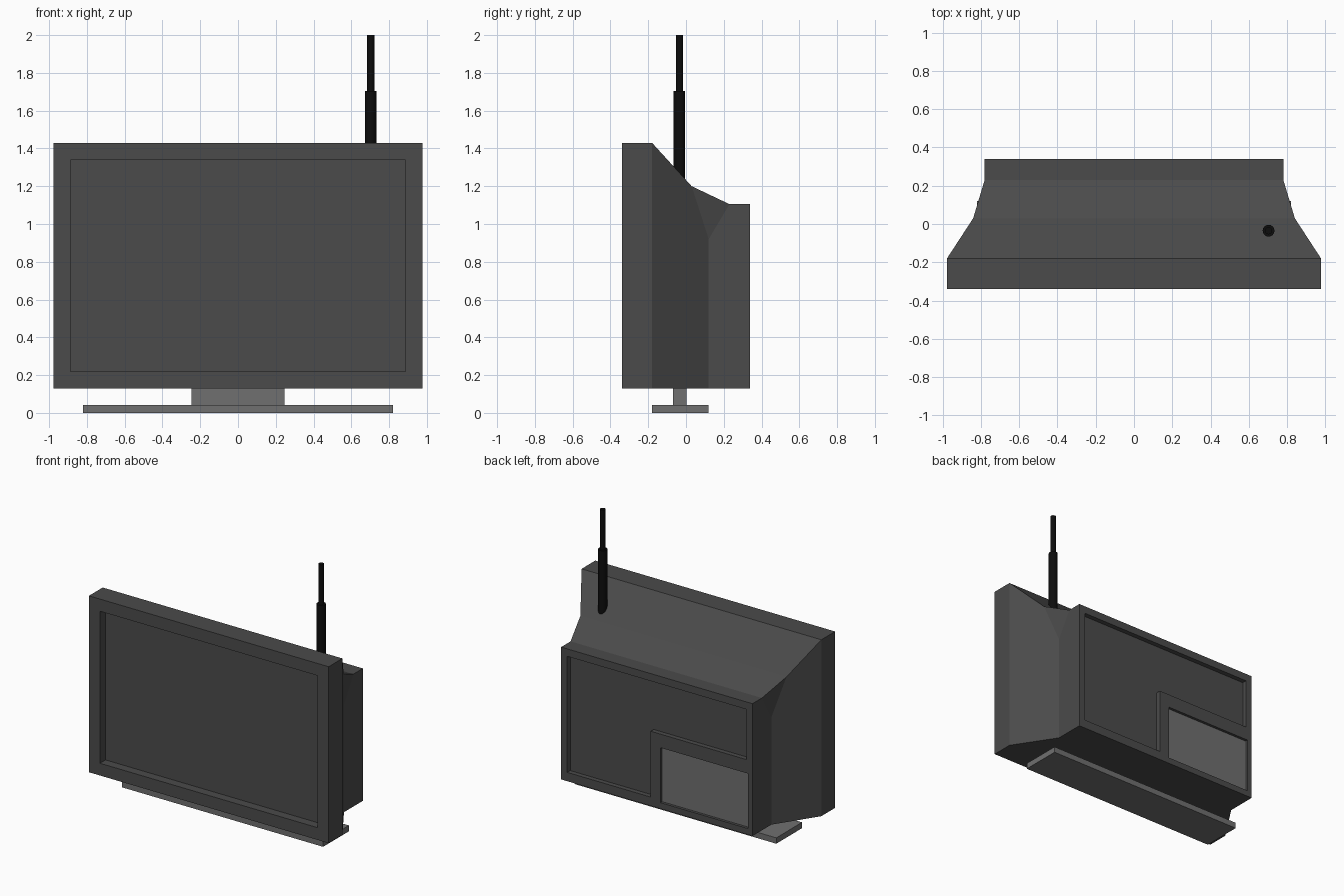
import bpy, bmesh

if "Cube" in bpy.data.objects:
    bpy.data.objects.remove(bpy.data.objects["Cube"])


def material(name, value):
    mat = bpy.data.materials.new(name)
    mat.diffuse_color = (value, value, value, 1)
    mat.use_nodes = True
    mat.node_tree.nodes["Principled BSDF"].inputs["Base Color"].default_value = mat.diffuse_color
    return mat


DARK = material("dark_plastic", 0.07)
GREY = material("grey_plastic", 0.16)
BLACK = material("black_plastic", 0.004)


def finish(name, bm, mat):
    bmesh.ops.recalc_face_normals(bm, faces=bm.faces)
    mesh = bpy.data.meshes.new(name)
    bm.to_mesh(mesh)
    bm.free()
    mesh.materials.append(mat)
    obj = bpy.data.objects.new(name, mesh)
    bpy.context.collection.objects.link(obj)
    return obj


def prism(name, outline, y0, y1, mat):
    """Extrude an x/z outline along y."""
    bm = bmesh.new()
    face = bm.faces.new([bm.verts.new((x, y0, z)) for x, z in outline])
    new = bmesh.ops.extrude_face_region(bm, geom=[face])["geom"]
    verts = [v for v in new if isinstance(v, bmesh.types.BMVert)]
    bmesh.ops.translate(bm, verts=verts, vec=(0, y1 - y0, 0))
    return finish(name, bm, mat)


def rect(x0, x1, z0, z1):
    return [(x0, z0), (x1, z0), (x1, z1), (x0, z1)]


# Cabinet: half of the corner points, mirrored across x
half = [(.977, -.34, .13), (.977, -.34, 1.43), (.977, -.18, 1.43), (.84, .03, 1.2),
        (.78, .23, 1.105), (.78, .34, 1.105), (.78, .34, .13), (.78, .12, .13),
        (.977, -.18, .13), (.78, .12, .92)]
bm = bmesh.new()
R = [bm.verts.new(p) for p in half]
L = [bm.verts.new((-x, y, z)) for x, y, z in half]
for side in (R, L):
    for loop in ((0, 1, 2, 8), (8, 2, 3, 9, 7), (3, 4, 9), (4, 5, 6, 7, 9)):
        bm.faces.new([side[i] for i in loop])
for a, b in ((0, 1), (1, 2), (2, 3), (3, 4), (4, 5), (5, 6), (6, 7), (7, 8), (8, 0)):
    bm.faces.new((R[a], R[b], L[b], L[a]))
cabinet = finish("cabinet", bm, DARK)

# Recesses: screen, L-shaped back panel, connector bay
cutters = [
    prism("screen_cutter", rect(-.887, .887, .22, 1.34), -.4, -.275, DARK),
    prism("back_panel_cutter", [(.73, .195), (.05, .195), (.05, .68), (-.73, .68),
                                (-.73, 1.05), (.73, 1.05)], .305, .4, DARK),
    prism("connector_cutter", rect(-.745, -.03, .175, .58), .3, .4, DARK),
]
bpy.context.view_layer.objects.active = cabinet
for cutter in cutters:
    mod = cabinet.modifiers.new("recess", 'BOOLEAN')
    mod.operation = 'DIFFERENCE'
    mod.solver = 'EXACT'
    mod.object = cutter
    bpy.ops.object.modifier_apply(modifier=mod.name)
    bpy.data.objects.remove(cutter)

# Light panel in the connector bay
prism("connector_panel", rect(-.745, -.03, .175, .58), .295, .32, GREY)

# Stand
prism("stand_base", rect(-.82, .82, 0, .043), -.18, .12, GREY)
prism("stand_neck", rect(-.245, .245, .043, .135), -.07, .003, GREY)

# Telescopic antenna
for name, radius, z0, z1 in (("antenna_lower", .031, 1.2, 1.705), ("antenna_upper", .019, 1.7, 2.0)):
    bpy.ops.mesh.primitive_cylinder_add(vertices=16, radius=radius, depth=z1 - z0,
                                        location=(.703, -.035, (z0 + z1) / 2))
    rod = bpy.context.object
    rod.name = name
    rod.data.materials.append(BLACK)
    bpy.ops.object.shade_smooth_by_angle()
